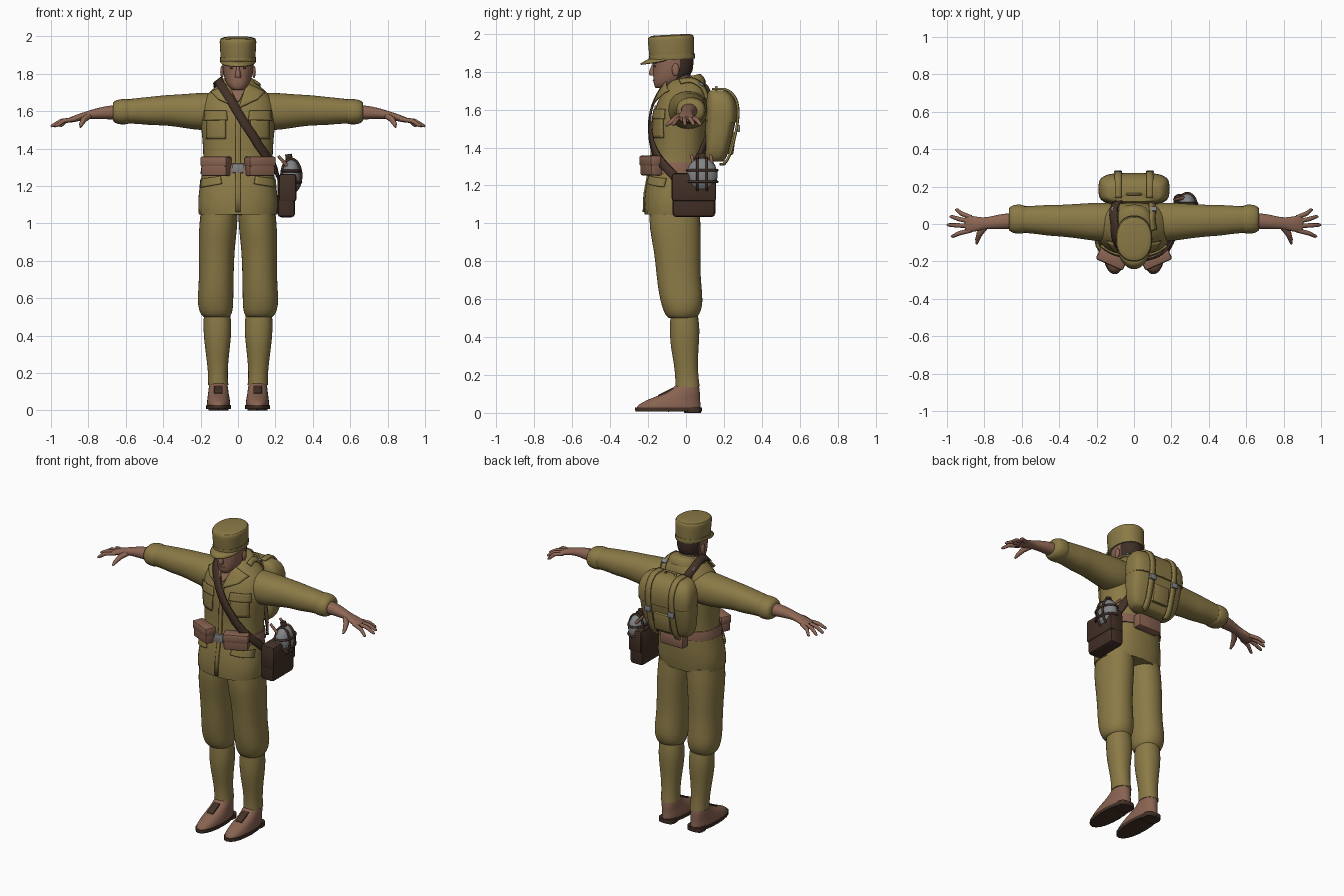
import bpy, bmesh, math
from math import sin, cos, pi, radians
from mathutils import Vector, Matrix
from mathutils.bvhtree import BVHTree

cube = bpy.data.objects.get("Cube")
if cube:
    bpy.data.objects.remove(cube)


def material(name, r, g, b):
    m = bpy.data.materials.new(name)
    m.use_nodes = True
    m.diffuse_color = (r, g, b, 1)
    m.node_tree.nodes["Principled BSDF"].inputs["Base Color"].default_value = (r, g, b, 1)
    return m


KHAKI = material("khaki cloth", .26, .195, .062)
SKIN = material("skin", .27, .135, .09)
LEATHER = material("tan leather", .25, .125, .083)
DARK = material("dark leather", .055, .03, .02)
HAIR = material("dark hair", .05, .028, .02)
METAL = material("grey metal", .22, .23, .24)


def finish(name, bm, mats, mirror=False, subsurf=0, solid=0, angle=60):
    bmesh.ops.recalc_face_normals(bm, faces=bm.faces)
    me = bpy.data.meshes.new(name)
    bm.to_mesh(me)
    bm.free()
    me.shade_smooth()
    me.set_sharp_from_angle(angle=radians(angle))
    ob = bpy.data.objects.new(name, me)
    bpy.context.collection.objects.link(ob)
    for m in mats if isinstance(mats, list) else [mats]:
        me.materials.append(m)
    if solid:
        mod = ob.modifiers.new("thickness", 'SOLIDIFY')
        mod.thickness, mod.offset = solid, 0
    if mirror:
        ob.modifiers.new("mirror", 'MIRROR')
    if subsurf:
        mod = ob.modifiers.new("smooth", 'SUBSURF')
        mod.levels = mod.render_levels = subsurf
    return ob


def loft(name, rings, mat, axis='z', n=20, p=2.2, mirror=False, subsurf=1, tilt=0, rule=None):
    """Skin of rings (position along axis, two centre coordinates, two radii)."""
    bm = bmesh.new()
    crease = bm.edges.layers.float.new("crease_edge")
    loops = []
    for t, c1, c2, r1, r2 in rings:
        loop = []
        for i in range(n):
            c, s = cos(2 * pi * i / n), sin(2 * pi * i / n)
            a = r1 * math.copysign(abs(c) ** (2 / p), c)
            b = r2 * math.copysign(abs(s) ** (2 / p), s)
            if axis == 'z':
                co = (c1 + a, c2 + b, t + tilt * b)
            elif axis == 'x':
                co = (t, c1 + a, c2 + b)
            else:
                co = (c1 + a, t, c2 + b)
            loop.append(bm.verts.new(co))
        loops.append(loop)
    for l1, l2 in zip(loops, loops[1:]):
        for i in range(n):
            bm.faces.new((l1[i], l1[(i + 1) % n], l2[(i + 1) % n], l2[i]))
    for end in (loops[0], loops[-1]):
        for e in bm.faces.new(end).edges:
            e[crease] = .8
    if rule:
        for f in bm.faces:
            f.material_index = rule(f.calc_center_median())
    return finish(name, bm, mat, mirror, subsurf)


def box(name, centre, size, mat, rot_z=0, rot_x=0, bevel=.012, mirror=False):
    bm = bmesh.new()
    bmesh.ops.create_cube(bm, size=1, matrix=Matrix.Translation(centre) @ Matrix.Rotation(radians(rot_z), 4, 'Z')
                          @ Matrix.Rotation(radians(rot_x), 4, 'X') @ Matrix.Diagonal((*size, 1)))
    bmesh.ops.bevel(bm, geom=bm.edges[:], offset=bevel, segments=2, profile=.5, affect='EDGES')
    return finish(name, bm, mat, mirror, angle=35)


def ball(name, centre, radii, mat, mirror=False):
    bm = bmesh.new()
    bmesh.ops.create_uvsphere(bm, u_segments=20, v_segments=12, radius=1,
                              matrix=Matrix.Translation(centre) @ Matrix.Diagonal((*radii, 1)))
    return finish(name, bm, mat, mirror)


def tube(name, pts, radii, mat, mirror=False, cyclic=False):
    cu = bpy.data.curves.new(name, 'CURVE')
    cu.dimensions, cu.bevel_depth, cu.bevel_resolution, cu.use_fill_caps = '3D', 1, 2, True
    sp = cu.splines.new('POLY')
    sp.points.add(len(pts) - 1)
    sp.use_cyclic_u = cyclic
    for q, co, r in zip(sp.points, pts, radii):
        q.co, q.radius = (*co, 1), r
    cu.materials.append(mat)
    ob = bpy.data.objects.new(name, cu)
    bpy.context.collection.objects.link(ob)
    if mirror:
        ob.modifiers.new("mirror", 'MIRROR')


def surface(ob):
    bpy.context.view_layer.update()
    return BVHTree.FromObject(ob, bpy.context.evaluated_depsgraph_get())


def ribbon(name, pts, width, mat, tree, lift=.008, mirror=False):
    """Strap laid along a path on a surface."""
    pts, path = [Vector(q) for q in pts], []
    for i in range(len(pts) - 1):
        a, b, c, d = pts[max(i - 1, 0)], pts[i], pts[i + 1], pts[min(i + 2, len(pts) - 1)]
        for k in range(4):
            t = k / 4
            path.append(.5 * (2 * b + (c - a) * t + (2 * a - 5 * b + 4 * c - d) * t * t
                              + (3 * b - a - 3 * c + d) * t ** 3))
    path.append(pts[-1])
    hits = [tree.find_nearest(q) for q in path]
    bm, rows = bmesh.new(), []
    for i, (co, no, _, _) in enumerate(hits):
        tan = hits[min(i + 1, len(hits) - 1)][0] - hits[max(i - 1, 0)][0]
        side = tan.cross(no).normalized() * width / 2
        rows.append([bm.verts.new(co + no * lift + side * k) for k in (-1, 0, 1)])
    for r, s in zip(rows, rows[1:]):
        for k in (0, 1):
            bm.faces.new((r[k], r[k + 1], s[k + 1], s[k]))
    return finish(name, bm, mat, mirror, solid=.012)


def patch(name, corners, mat, tree, lift=.004, solid=.009, mirror=False):
    """Four-cornered (x, z) piece of cloth pressed onto the front of a surface."""
    a, b, c, d = [Vector(q) for q in corners]
    bm, n, rows = bmesh.new(), 6, []
    for i in range(n + 1):
        row = []
        for j in range(n + 1):
            q = a.lerp(b, i / n).lerp(d.lerp(c, i / n), j / n)
            hit = tree.ray_cast(Vector((q.x, -1, q.y)), Vector((0, 1, 0)))
            if hit[0] is None:
                hit = tree.find_nearest(Vector((q.x, -.1, q.y)))
            row.append(bm.verts.new(hit[0] + hit[1] * lift))
        rows.append(row)
    for r, s in zip(rows, rows[1:]):
        for j in range(n):
            bm.faces.new((r[j], r[j + 1], s[j + 1], s[j]))
    return finish(name, bm, mat, mirror, solid=solid)


# Legs, gaiters and boots
loft("trouser_legs", [(1.07, .1, -.06, .1, .135), (.97, .107, -.058, .104, .137), (.85, .115, -.045, .096, .123),
                      (.72, .115, -.04, .093, .117), (.62, .12, -.027, .096, .116), (.56, .12, -.02, .096, .108),
                      (.515, .117, -.02, .086, .09), (.5, .115, -.02, .07, .072)], KHAKI, mirror=True)
loft("gaiters", [(.53, .112, -.01, .07, .072), (.44, .11, -.006, .078, .081), (.35, .11, -.008, .069, .075),
                 (.25, .109, 0, .056, .062), (.17, .107, .006, .052, .062), (.135, .106, .008, .056, .066)],
     KHAKI, mirror=True)
loft("boots", [(.15, .105, .008, .048, .06), (.115, .105, -.006, .053, .08), (.088, .105, -.04, .056, .116),
               (.065, .104, -.07, .06, .146), (.04, .104, -.09, .064, .17), (.02, .104, -.092, .063, .172)],
     LEATHER, mirror=True)
loft("boot_soles", [(.028, .104, -.092, .068, .18), (.006, .104, -.092, .067, .178)], DARK, mirror=True)
loft("boot_heels", [(.03, .104, .035, .055, .047), (0, .104, .035, .055, .045)], DARK, p=3, mirror=True)
box("boot_laces", (.105, -.105, .108), (.045, .09, .014), DARK, rot_x=27, bevel=.004, mirror=True)

# Jacket body and sleeves
jacket = loft("jacket", [(1.045, 0, -.067, .212, .155), (1.12, 0, -.063, .218, .16), (1.22, 0, -.053, .203, .158),
                         (1.3, 0, -.042, .186, .142), (1.4, 0, -.035, .187, .142), (1.5, 0, -.034, .197, .145),
                         (1.6, 0, -.025, .207, .145), (1.67, 0, -.01, .19, .127), (1.72, 0, 0, .135, .108),
                         (1.755, 0, 0, .088, .088)], KHAKI, n=24, p=2.3)
body = surface(jacket)
loft("sleeves", [(.1, .01, 1.6, .1, .095), (.18, .01, 1.597, .107, .105), (.28, .015, 1.6, .095, .092),
                 (.4, .018, 1.606, .084, .08), (.45, .02, 1.6, .085, .079), (.52, .022, 1.602, .076, .071),
                 (.6, .025, 1.598, .072, .065)], KHAKI, axis='x', mirror=True)
loft("sleeve_cuffs", [(.585, .025, 1.598, .073, .066), (.6, .026, 1.597, .08, .07), (.65, .026, 1.596, .078, .067),
                      (.668, .026, 1.596, .06, .05)], KHAKI, axis='x', mirror=True)
loft("collar", [(1.715, 0, .0, .11, .108), (1.75, 0, -.005, .1, .102), (1.768, 0, -.012, .082, .088)],
     KHAKI, tilt=.25)
patch("open_neck", [(-.05, 1.735), (.05, 1.735), (.005, 1.645), (-.005, 1.645)], SKIN, body, lift=.012)
patch("lapels", [(.045, 1.74), (.135, 1.69), (.1, 1.655), (.003, 1.61)], KHAKI, body, lift=.018, mirror=True)
patch("placket", [(-.012, 1.62), (.012, 1.62), (.012, 1.06), (-.012, 1.06)], KHAKI, body)
patch("chest_pocket_flaps", [(.06, 1.6), (.17, 1.6), (.175, 1.55), (.055, 1.55)], KHAKI, body, lift=.008, mirror=True)
patch("chest_pockets", [(.065, 1.56), (.165, 1.56), (.165, 1.45), (.065, 1.45)], KHAKI, body, mirror=True)
patch("hip_pocket_flaps", [(.09, 1.25), (.19, 1.235), (.195, 1.19), (.085, 1.21)], KHAKI, body, lift=.008, mirror=True)

# Forearms and hands
loft("forearms", [(.63, .018, 1.594, .045, .042), (.72, .012, 1.592, .042, .035), (.79, .004, 1.582, .03, .024),
                  (.83, 0, 1.572, .038, .021), (.88, 0, 1.558, .047, .018), (.905, 0, 1.55, .042, .013)],
     SKIN, axis='x', n=14, mirror=True)
for finger, y0, x1, y1 in (("little", .035, .955, .076), ("ring", .013, .985, .04),
                           ("middle", -.01, 1, -.005), ("index", -.033, .978, -.066)):
    tube(finger + "_fingers", [(.87, y0, 1.557), ((.87 + x1) / 2 + .01, (y0 + y1) / 2, 1.547), (x1 - .008, y1, 1.522),
                               (x1, y1, 1.517)], [.012, .012, .009, .004], SKIN, mirror=True)
tube("thumbs", [(.795, -.012, 1.575), (.825, -.05, 1.555), (.838, -.085, 1.53), (.842, -.106, 1.515)],
     [.018, .017, .012, .006], SKIN, mirror=True)

# Head
loft("neck", [(1.68, 0, -.025, .064, .07), (1.74, 0, -.04, .06, .066), (1.79, 0, -.045, .062, .07)], SKIN)
loft("head", [(1.713, 0, -.13, .028, .03), (1.732, 0, -.11, .054, .062), (1.765, 0, -.08, .071, .094),
              (1.8, 0, -.069, .079, .106), (1.84, 0, -.067, .084, .108), (1.89, 0, -.067, .085, .108)],
     [SKIN, HAIR], rule=lambda c: int(c.z > 1.76 and c.y > -.045))
loft("nose", [(1.78, 0, -.172, .016, .022), (1.795, 0, -.176, .017, .024), (1.825, 0, -.17, .009, .016),
              (1.845, 0, -.166, .008, .01)], SKIN, n=10)
ball("ears", (.085, -.055, 1.81), (.01, .02, .033), SKIN, mirror=True)
ball("eyes", (.032, -.161, 1.829), (.012, .008, .006), HAIR, mirror=True)
box("eyebrows", (.034, -.165, 1.846), (.036, .012, .007), HAIR, rot_z=12, bevel=.002, mirror=True)
box("mouth", (0, -.172, 1.755), (.04, .008, .006), LEATHER, bevel=.002)

# Cap with visor
loft("cap", [(1.862, 0, -.074, .092, .118), (1.92, 0, -.077, .096, .121), (1.975, 0, -.08, .1, .124),
             (1.99, 0, -.08, .097, .12), (1.995, 0, -.08, .07, .09)], KHAKI, n=24, tilt=.05)
loft("cap_band", [(1.862, 0, -.074, .096, .122), (1.89, 0, -.075, .098, .123)], KHAKI, n=24, tilt=.05)
bm = bmesh.new()
inner, outer = [], []
for i in range(17):
    a = radians(190 + 10 * i)
    reach = .048 * sin(pi * i / 16) ** .6
    inner.append(bm.verts.new((.09 * cos(a), -.074 + .115 * sin(a), 1.868)))
    outer.append(bm.verts.new(((.092 + reach * .25) * cos(a), -.074 + (.118 + reach) * sin(a), 1.866 - reach * .55)))
for i in range(16):
    bm.faces.new((inner[i], inner[i + 1], outer[i + 1], outer[i]))
finish("cap_visor", bm, KHAKI, solid=.008)

# Belt with pouches
loft("belt", [(1.262, 0, -.047, .203, .159), (1.325, 0, -.04, .194, .15)], LEATHER, n=28, p=2.3)
box("belt_buckle", (0, -.195, 1.295), (.06, .02, .05), METAL, bevel=.005)
box("ammo_pouches", (.118, -.183, 1.302), (.15, .068, .1), LEATHER, rot_z=24, mirror=True)
box("ammo_pouch_flaps", (.118, -.184, 1.33), (.158, .076, .055), LEATHER, rot_z=24, mirror=True)
box("rear_pouch", (0, .125, 1.27), (.17, .06, .09), LEATHER)

# Backpack
pack = loft("backpack", [(1.325, 0, .15, .13, .045), (1.345, 0, .155, .16, .06), (1.42, 0, .168, .18, .07),
                         (1.52, 0, .18, .188, .08), (1.61, 0, .187, .188, .082), (1.67, 0, .178, .172, .07),
                         (1.695, 0, .165, .14, .045)], KHAKI, n=28, p=3.6)
loft("backpack_flap", [(1.53, 0, .185, .19, .086), (1.61, 0, .19, .193, .087), (1.675, 0, .18, .177, .073),
                       (1.702, 0, .166, .14, .046)], KHAKI, n=28, p=3.6)
rear = surface(pack)
ribbon("backpack_straps", [(.085, .14, 1.73), (.085, .22, 1.7), (.085, .28, 1.62), (.085, .28, 1.5),
                           (.085, .25, 1.38), (.085, .19, 1.3)], .035, KHAKI, rear, lift=.014, mirror=True)
box("backpack_buckles", (.085, .278, 1.5), (.044, .014, .035), METAL, bevel=.004, mirror=True)
box("backpack_rear_pocket", (0, .242, 1.42), (.12, .03, .12), KHAKI, rot_x=-8)
tube("backpack_handle", [(-.04, .16, 1.69), (-.03, .16, 1.72), (.03, .16, 1.72), (.04, .16, 1.69)], [.007] * 4, KHAKI)
ribbon("shoulder_straps", [(.1, .13, 1.66), (.1, .1, 1.71), (.1, .03, 1.76), (.1, -.03, 1.74)],
       .035, KHAKI, body, mirror=True)
box("shoulder_buckles", (.1, .08, 1.735), (.04, .03, .012), METAL, rot_x=-35, bevel=.003, mirror=True)

# Satchel on the left hip with its cross-body strap
ribbon("satchel_strap", [(.22, .06, 1.28), (.13, .12, 1.42), (0, .13, 1.58), (-.08, .08, 1.69), (-.1, 0, 1.76),
                         (-.085, -.08, 1.73), (-.03, -.16, 1.64), (.04, -.2, 1.53), (.12, -.2, 1.42),
                         (.18, -.14, 1.33), (.23, -.05, 1.24)], .046, DARK, body, lift=.02)
box("satchel", (.258, .042, 1.145), (.095, .225, .225), DARK, bevel=.02)
box("satchel_flap", (.265, .042, 1.19), (.095, .235, .15), DARK, bevel=.016)

# Water bottle in its leather harness
ball("water_bottle", (.285, .085, 1.255), (.052, .082, .09), METAL)
circle = [(cos(pi * i / 12), sin(pi * i / 12)) for i in range(24)]
for y in (.06, .11):
    tube("bottle_upright_band", [(.285 + .053 * c, y, 1.255 + .09 * s) for c, s in circle], [.007] * 24, DARK, cyclic=True)
for z in (1.22, 1.28):
    tube("bottle_level_band", [(.285 + .052 * c, .085 + .08 * s, z) for c, s in circle], [.007] * 24, DARK, cyclic=True)
tube("bottle_neck", [(.275, .085, 1.33), (.27, .085, 1.37)], [.02, .018], DARK)
for y in (.04, .14):
    tube("bottle_hanger", [(.27, y, 1.3), (.215, y - .01, 1.36)], [.01, .008], LEATHER)
